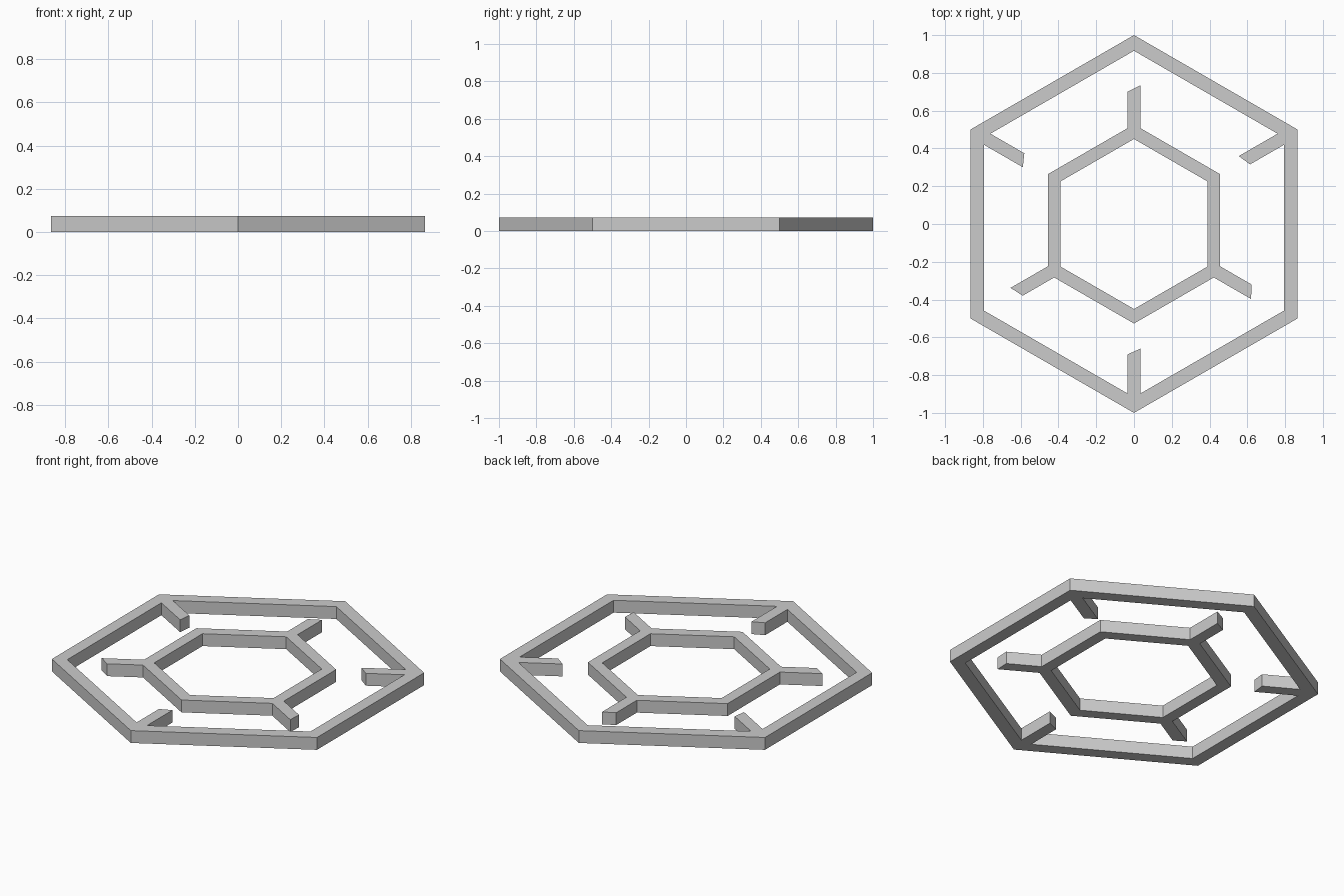
import bpy, bmesh
from math import radians, sin, cos, tan

if "Cube" in bpy.data.objects:
    bpy.data.objects.remove(bpy.data.objects["Cube"])

HEIGHT = 0.073
HALF_WIDTH = 0.034   # half the width of a spoke


def place(angle, radial, lateral=0.0):
    """Point at a distance along a direction, shifted sideways counter-clockwise."""
    a = radians(angle)
    return (radial * cos(a) - lateral * sin(a), radial * sin(a) + lateral * cos(a))


def hexagon(radius, spoke_start=None, tips=None):
    """Hexagon outline; every second corner may run out into a slanted-end spoke."""
    points = []
    for angle in range(30, 390, 60):
        if tips and (angle - spoke_start) % 120 == 0:
            root = radius - HALF_WIDTH * tan(radians(30))
            points += [place(angle, root, -HALF_WIDTH), place(angle, tips[0], -HALF_WIDTH),
                       place(angle, tips[1], HALF_WIDTH), place(angle, root, HALF_WIDTH)]
        else:
            points.append(place(angle, radius))
    return points


def frame(name, outer, inner):
    """Extrude the region between two outlines."""
    bm = bmesh.new()
    edges = []
    for loop in (outer, inner):
        verts = [bm.verts.new((x, y, 0)) for x, y in loop]
        edges += [bm.edges.new((v, verts[i - 1])) for i, v in enumerate(verts)]
    bmesh.ops.triangle_fill(bm, edges=edges, use_beauty=True, use_dissolve=False)
    result = bmesh.ops.extrude_face_region(bm, geom=bm.faces[:], use_keep_orig=True)
    top = [g for g in result["geom"] if isinstance(g, bmesh.types.BMVert)]
    bmesh.ops.translate(bm, verts=top, vec=(0, 0, HEIGHT))
    bmesh.ops.recalc_face_normals(bm, faces=bm.faces[:])
    mesh = bpy.data.meshes.new(name)
    bm.to_mesh(mesh)
    bm.free()
    obj = bpy.data.objects.new(name, mesh)
    bpy.context.collection.objects.link(obj)


# Outer ring with three spokes pointing inward
frame("outer_ring", hexagon(1.0), hexagon(0.917, 30, (0.69, 0.66)))

# Inner ring with three spokes pointing outward
frame("inner_ring", hexagon(0.527, 90, (0.735, 0.70)), hexagon(0.45))
